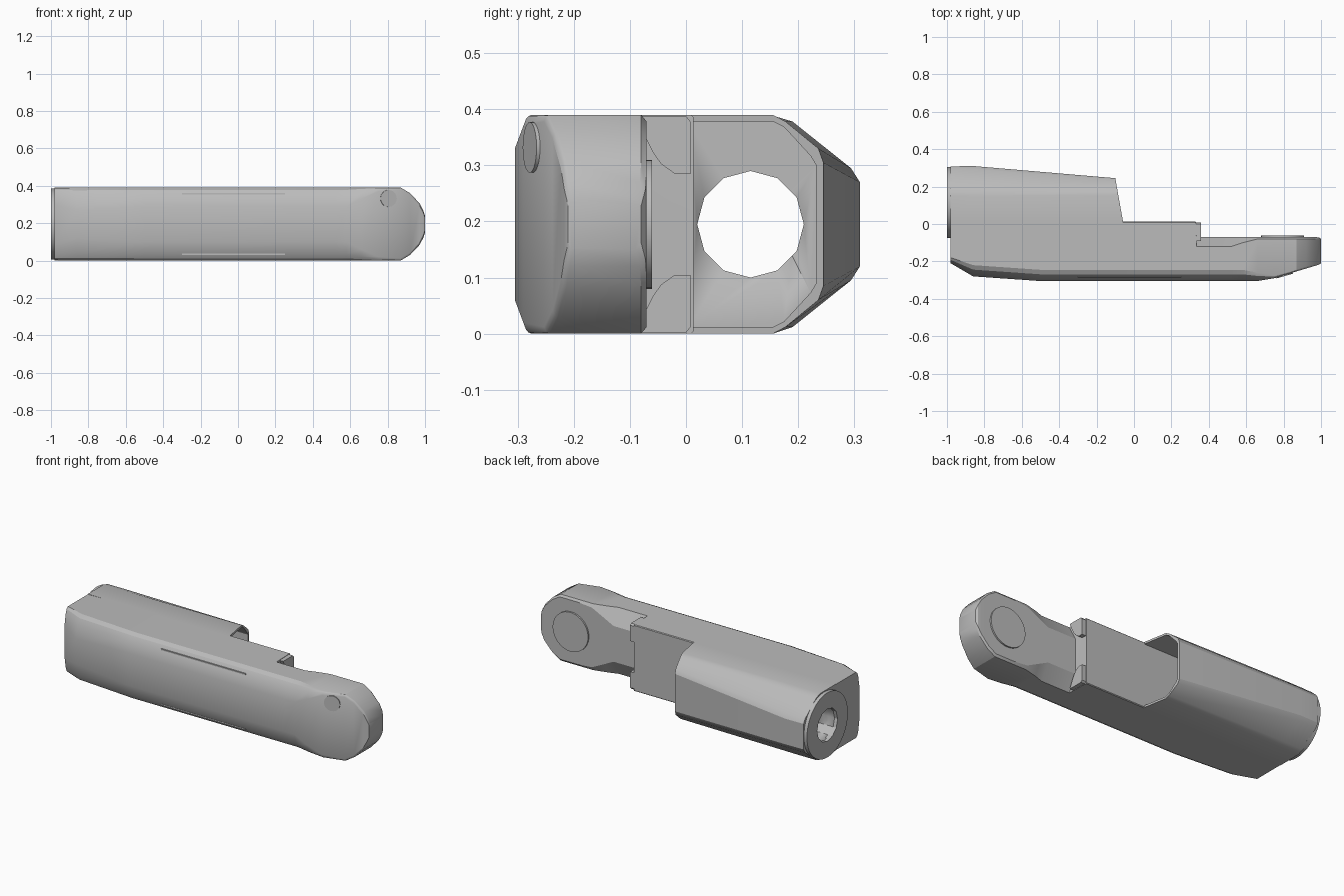
import bpy, bmesh, math
from mathutils import Matrix

cube = bpy.data.objects.get("Cube")
if cube:
    bpy.data.objects.remove(cube, do_unlink=True)

grey = bpy.data.materials.new("plain grey")
grey.use_nodes = True
grey.diffuse_color = (0.5, 0.5, 0.5, 1)
grey.node_tree.nodes["Principled BSDF"].inputs["Base Color"].default_value = (0.5, 0.5, 0.5, 1)

MID = 0.195  # mid height and half height of the arm


def finish(name, bm, angle=25):
    bmesh.ops.recalc_face_normals(bm, faces=bm.faces)
    mesh = bpy.data.meshes.new(name)
    bm.to_mesh(mesh)
    bm.free()
    obj = bpy.data.objects.new(name, mesh)
    bpy.context.collection.objects.link(obj)
    mesh.materials.append(grey)
    activate(obj)
    bpy.ops.object.shade_smooth_by_angle(angle=math.radians(angle))
    return obj


def activate(obj):
    bpy.ops.object.select_all(action='DESELECT')
    obj.select_set(True)
    bpy.context.view_layer.objects.active = obj


def loft(name, rings):
    bm = bmesh.new()
    loops = [[bm.verts.new(p) for p in ring] for ring in rings]
    n = len(loops[0])
    for a, b in zip(loops, loops[1:]):
        for i in range(n):
            j = (i + 1) % n
            bm.faces.new((a[i], a[j], b[j], b[i]))
    bm.faces.new(loops[0])
    bm.faces.new(loops[-1])
    return finish(name, bm)


def mirrored(half):
    """Close an upper (y, offset from mid height) outline by mirroring it."""
    return half + [(y, -z) for y, z in reversed(half)]


def ring_at(x, half, slant=0, y0=0):
    return [(x + slant * (y0 - y), y, MID + z) for y, z in mirrored(half)]


def cylinder(name, axis, r, depth, center, sides=32):
    bm = bmesh.new()
    turn = Matrix.Rotation(math.pi / 2, 4, 'Y' if axis == 'X' else 'X')
    bmesh.ops.create_cone(bm, cap_ends=True, segments=sides, radius1=r, radius2=r,
                          depth=depth, matrix=Matrix.Translation(center) @ turn)
    return finish(name, bm)


def cut(obj, cutter):
    mod = obj.modifiers.new("cut", 'BOOLEAN')
    mod.operation = 'DIFFERENCE'
    mod.solver = 'EXACT'
    mod.object = cutter
    activate(obj)
    bpy.ops.object.modifier_apply(modifier=mod.name)


# Main arm: chamfered sections along x
# x, front y, back y, half height, front chamfer (y, z), back chamfer (y, z)
sections = [
    (-0.98, -0.21, 0.013, 0.193, 0.03, 0.09, 0.004, 0.004),
    (-0.86, -0.28, 0.013, MID, 0.06, 0.12, 0.004, 0.004),
    (-0.50, -0.305, 0.013, MID, 0.06, 0.10, 0.004, 0.004),
    (0.33, -0.305, 0.013, MID, 0.06, 0.10, 0.004, 0.004),
    (0.335, -0.305, -0.07, MID, 0.06, 0.10, 0.05, 0.09),
    (0.52, -0.305, -0.07, MID, 0.06, 0.10, 0.05, 0.09),
    (0.58, -0.305, -0.07, MID, 0.06, 0.10, 0.03, 0.06),
    (0.66, -0.305, -0.07, MID, 0.045, 0.06, 0.01, 0.02),
    (0.75, -0.29, -0.07, MID, 0.015, 0.02, 0.01, 0.012),
    (0.87, -0.253, -0.07, MID, 0.01, 0.012, 0.01, 0.012),
    (0.92, -0.238, -0.07, 0.165, 0.01, 0.012, 0.01, 0.012),
    (0.97, -0.223, -0.07, 0.112, 0.01, 0.012, 0.01, 0.012),
    (0.99, -0.217, -0.072, 0.075, 0.01, 0.012, 0.01, 0.012),
    (1.0, -0.21, -0.08, 0.045, 0.01, 0.012, 0.01, 0.012),
]
rings = []
for x, yf, yb, h, fy, fz, by, bz in sections:
    rings.append(ring_at(x, [(yf, h - fz), (yf + 0.33 * fy, h - 0.36 * fz),
                             (yf + 0.6 * fy, h - 0.12 * fz), (yf + fy, h),
                             (yb - by, h), (yb, h - bz)]))
loft("arm_body", rings)


# Rear sleeve: tapered shell with an open slanted mouth
def sleeve_half(back, shoulder, flat):
    span = back - shoulder
    return [(0.005, MID), (shoulder, MID), (shoulder + 0.25 * span, MID - 0.012),
            (back - 0.1 * span, flat + 0.025), (back, flat)]


sleeve = loft("sleeve", [
    ring_at(-0.98, sleeve_half(0.308, 0.15, 0.075)),
    ring_at(-0.86, sleeve_half(0.31, 0.15, 0.075)),
    ring_at(-0.10, sleeve_half(0.245, 0.155, 0.11), 0.178, 0.245),
])
inner = [(-0.02, 0.183), (0.155, 0.183), (0.175, 0.173), (0.222, 0.122), (0.232, 0.105)]
cavity = loft("cavity_cutter", [ring_at(-0.88, inner), ring_at(0.1, inner)])
end_ring = cylinder("end_ring", 'X', 0.19, 0.03, (-0.985, 0.115, MID), 48)
bore = cylinder("bore_cutter", 'X', 0.095, 0.4, (-0.95, 0.115, MID), 12)
cut(sleeve, cavity)
cut(sleeve, bore)
cut(end_ring, bore)
for helper in (cavity, bore):
    bpy.data.objects.remove(helper, do_unlink=True)

# Corner lugs on either side of the step
lug = [(-0.09, 0.193), (0.0, 0.193), (0.008, 0.183), (0.008, 0.09),
       (-0.02, 0.09), (-0.045, 0.108), (-0.06, 0.13), (-0.075, 0.16)]
for side, label in ((1, "upper"), (-1, "lower")):
    loft(label + "_lug", [[(x, y, MID + side * z) for y, z in lug] for x in (0.28, 0.357)])

    # Thin trim line along the front edge
    bm = bmesh.new()
    bmesh.ops.create_cube(bm, size=1, matrix=Matrix.Translation((-0.025, -0.28, MID + side * 0.162))
                          @ Matrix.Diagonal((0.55, 0.014, 0.008, 1)))
    finish(label + "_trim", bm)

# Pivot disc at the back of the tip and the button on its sloped front
cylinder("pivot_disc", 'Y', 0.115, 0.02, (0.795, -0.071, MID), 40)
button = cylinder("button", 'Y', 0.045, 0.02, (0, 0, 0), 32)
button.location = (0.803, -0.269, 0.332)
button.rotation_euler = (0, 0, math.radians(16))
